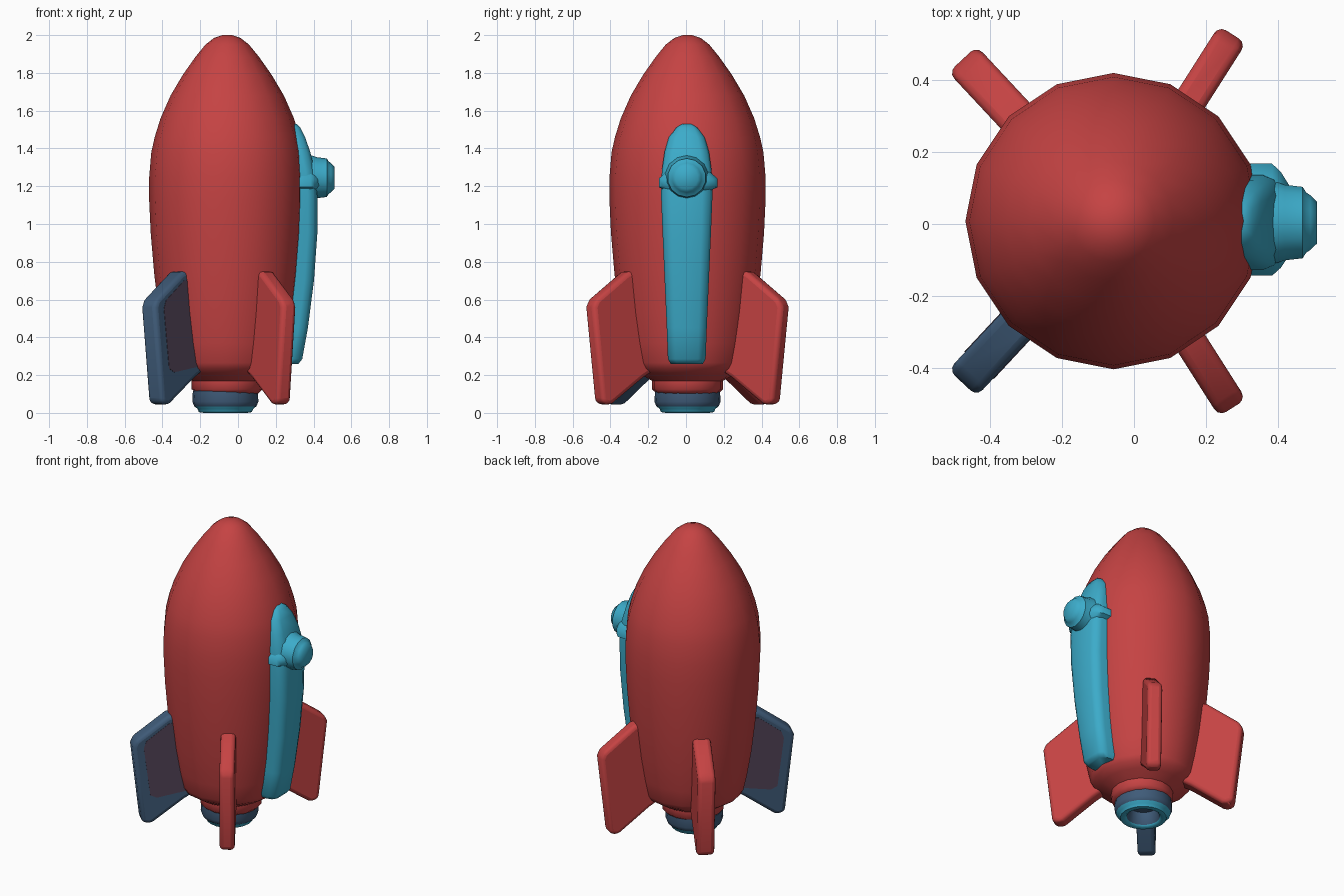
import bpy, bmesh, math
from mathutils import Matrix

if "Cube" in bpy.data.objects:
    bpy.data.objects.remove(bpy.data.objects["Cube"])

CX, CY = -0.057, 0.008          # rocket axis


def material(name, rgb):
    m = bpy.data.materials.new(name)
    m.diffuse_color = (*rgb, 1)
    m.use_nodes = True
    m.node_tree.nodes["Principled BSDF"].inputs["Base Color"].default_value = m.diffuse_color
    return m


RED = material("red", (0.56, 0.056, 0.056))
TEAL = material("teal", (0.045, 0.41, 0.59))
NAVY = material("navy", (0.05, 0.105, 0.19))
PLUM = material("dark plum", (0.085, 0.057, 0.097))


def finish(name, bm, mats, angle=50, bevel=0):
    bmesh.ops.recalc_face_normals(bm, faces=bm.faces)
    me = bpy.data.meshes.new(name)
    bm.to_mesh(me)
    bm.free()
    ob = bpy.data.objects.new(name, me)
    bpy.context.collection.objects.link(ob)
    for m in mats:
        me.materials.append(m)
    if bevel:
        b = ob.modifiers.new("bevel", 'BEVEL')
        b.width, b.segments, b.limit_method = bevel, 3, 'ANGLE'
    bpy.ops.object.select_all(action='DESELECT')
    ob.select_set(True)
    bpy.context.view_layer.objects.active = ob
    bpy.ops.object.shade_smooth_by_angle(angle=math.radians(angle))
    return ob


def skin(bm, rings):
    """Join consecutive closed rings of points and cap both ends."""
    rows = [[bm.verts.new(p) for p in r] for r in rings]
    for a, b in zip(rows, rows[1:]):
        n = len(a)
        for i in range(n):
            bm.faces.new((a[i], a[(i + 1) % n], b[(i + 1) % n], b[i]))
    bm.faces.new(rows[0])
    bm.faces.new(rows[-1])


def lathe(profile, sides):
    """Revolve (radius, height) points around z."""
    bm = bmesh.new()
    skin(bm, [[(r * math.cos(2 * math.pi * i / sides), r * math.sin(2 * math.pi * i / sides), z)
               for i in range(sides)] for r, z in profile])
    return bm


# Body with nose and neck
body = lathe([(0.16, 0.10), (0.188, 0.125), (0.188, 0.17), (0.25, 0.205), (0.295, 0.235),
              (0.312, 0.265), (0.335, 0.37), (0.362, 0.53), (0.387, 0.74), (0.405, 0.95),
              (0.413, 1.12), (0.413, 1.25), (0.402, 1.38), (0.384, 1.46), (0.353, 1.56),
              (0.30, 1.68), (0.235, 1.79), (0.168, 1.885), (0.115, 1.95), (0.07, 1.985),
              (0.025, 2.0)], 16)
body.transform(Matrix.Translation((CX, CY, 0)))
finish("body", body, [RED])

# Nozzle: navy collar, teal lip, navy bore
nozzle = lathe([(0.15, 0.13), (0.172, 0.115), (0.175, 0.06), (0.165, 0.035), (0.148, 0.022),
                (0.14, 0.004), (0.115, 0.0), (0.10, 0.012), (0.085, 0.09)], 20)
for f in nozzle.faces:
    c = f.calc_center_median()
    f.material_index = 1 if c.z < 0.03 and f.calc_area() < 0.02 else 0
nozzle.transform(Matrix.Translation((CX - 0.01, CY, 0)))
finish("nozzle", nozzle, [NAVY, TEAL])


# Fins: radial slabs with rounded edges
def slab(outline, thick):
    bm = bmesh.new()
    skin(bm, [[(r, s * thick / 2, z) for r, z in outline] for s in (-1, 1)])
    return bm


def place(angle):
    return Matrix.Translation((CX, CY, 0)) @ Matrix.Rotation(math.radians(angle), 4, 'Z')


FIN = [(0.22, 0.23), (0.30, 0.185), (0.49, 0.05), (0.515, 0.04), (0.56, 0.055), (0.617, 0.56),
       (0.60, 0.60), (0.40, 0.745), (0.30, 0.76)]
for name, angle, thick, mat in (("fin_back_right", 57.5, 0.09, RED),
                                ("fin_front_right", -57.5, 0.09, RED),
                                ("fin_back_left", 133, 0.108, RED),
                                ("fin_front_left", 227, 0.108, NAVY)):
    fin = slab(FIN, thick)
    fin.transform(place(angle))
    finish(name, fin, [mat], bevel=0.035)

# Dark panel on both faces of the navy fin
panel = slab([(0.25, 0.25), (0.47, 0.215), (0.51, 0.235), (0.55, 0.55), (0.535, 0.595),
              (0.395, 0.70), (0.30, 0.71)], 0.112)
panel.transform(place(227))
finish("fin_panel", panel, [PLUM], angle=30)

# Teal spine on the right side: (height, half width, outer x)
strip = bmesh.new()
rings = []
for z, w, x in [(0.26, 0.085, 0.32), (0.285, 0.1, 0.34), (0.45, 0.106, 0.37), (0.7, 0.117, 0.402),
                (0.95, 0.128, 0.42), (1.15, 0.136, 0.42), (1.28, 0.132, 0.408),
                (1.38, 0.118, 0.383), (1.46, 0.095, 0.355), (1.51, 0.06, 0.33), (1.53, 0.03, 0.31)]:
    half = [(x - 0.18, w), (x - 0.05, w), (x - 0.018, 0.9 * w), (x, 0.6 * w)]
    rings.append([(px, CY - 0.004 + py, z) for px, py in half] +
                 [(px, CY - 0.004 - py, z) for px, py in reversed(half)])
skin(strip, rings)
finish("spine_strip", strip, [TEAL])

# Knob with stepped rounded end, pointing along +x
knob = lathe([(0.12, 0.30), (0.118, 0.39), (0.108, 0.42), (0.102, 0.47), (0.086, 0.48),
              (0.078, 0.492), (0.06, 0.51)], 14)
knob.transform(Matrix.Translation((0, CY - 0.004, 1.245)) @ Matrix.Rotation(math.pi / 2, 4, 'Y'))
finish("knob", knob, [TEAL])

# Pointed saddle behind the knob: (y, z) outline, narrowing outwards
OUT = [(-0.152, 1.24), (-0.152, 1.195), (-0.08, 1.16), (0, 1.11), (0.08, 1.16),
       (0.16, 1.195), (0.16, 1.24), (0.09, 1.30), (-0.09, 1.30)]
saddle = bmesh.new()
skin(saddle, [[(x, CY + y * k, 1.22 + (z - 1.22) * k) for y, z in OUT]
              for x, k in ((0.27, 1), (0.385, 1), (0.41, 0.85), (0.435, 0.6))])
finish("knob_saddle", saddle, [TEAL])
